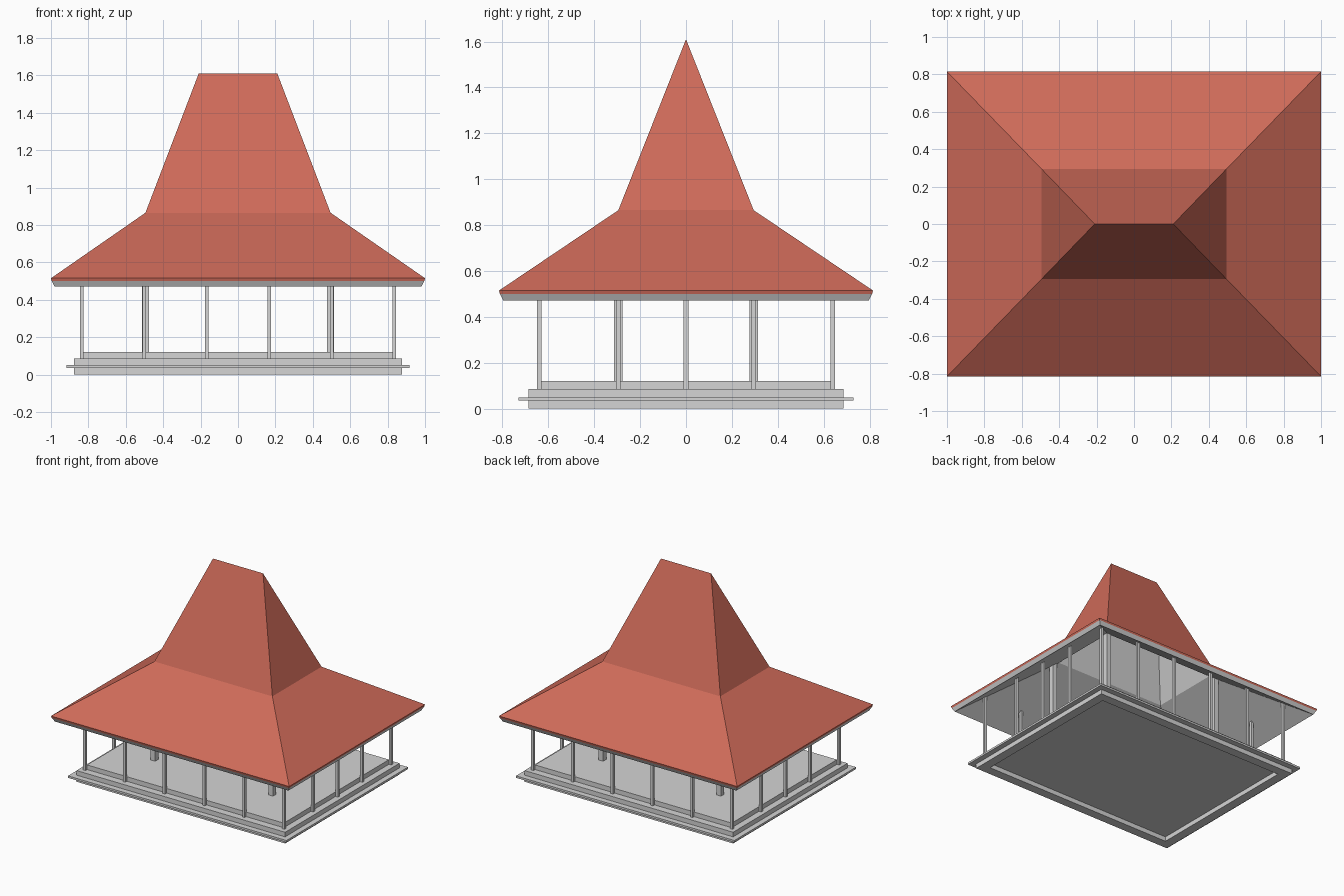
import bpy
import bmesh

default = bpy.data.objects.get("Cube")
if default:
    bpy.data.objects.remove(default, do_unlink=True)


def make_material(name, rgb):
    mat = bpy.data.materials.new(name)
    mat.use_nodes = True
    color = (*rgb, 1.0)
    mat.diffuse_color = color
    mat.node_tree.nodes["Principled BSDF"].inputs["Base Color"].default_value = color
    return mat


TILE = make_material("terracotta red", (0.62, 0.145, 0.1))
STONE = make_material("light grey", (0.66, 0.66, 0.66))


def add_object(name, bm, mat):
    mesh = bpy.data.meshes.new(name)
    bm.to_mesh(mesh)
    bm.free()
    mesh.materials.append(mat)
    obj = bpy.data.objects.new(name, mesh)
    bpy.context.collection.objects.link(obj)
    return obj


def add_box(name, center, half, bottom, top, mat):
    """Upright box given its plan centre, half sizes and height range."""
    bm = bmesh.new()
    bmesh.ops.create_cube(bm, size=2)
    for v in bm.verts:
        v.co.x = center[0] + v.co.x * half[0]
        v.co.y = center[1] + v.co.y * half[1]
        v.co.z = top if v.co.z > 0 else bottom
    return add_object(name, bm, mat)


def add_ring_shell(name, rings, mat):
    """Bridge rectangular rings (half x, half y, z), listed from the outside top."""
    bm = bmesh.new()
    corners = ((-1, -1), (1, -1), (1, 1), (-1, 1))
    loops = [[bm.verts.new((sx * hx, sy * hy, z)) for sx, sy in corners]
             for hx, hy, z in rings]
    for upper, lower in zip(loops, loops[1:]):
        for i in range(4):
            j = (i + 1) % 4
            bm.faces.new((upper[i], lower[i], lower[j], upper[j]))
    # Ridge ends collapse to points, turning the end slopes into triangles
    bmesh.ops.remove_doubles(bm, verts=bm.verts, dist=0.0001)
    return add_object(name, bm, mat)


# Foundation frame, open in the middle, below a projecting ledge slab
add_ring_shell("foundation_frame", [
    (0.876, 0.686, 0.035), (0.876, 0.686, 0), (0.806, 0.616, 0), (0.806, 0.616, 0.035)], STONE)
add_box("platform_ledge", (0, 0), (0.917, 0.729), 0.035, 0.05, STONE)

# Stepped platform
add_box("platform", (0, 0), (0.876, 0.686), 0.05, 0.085, STONE)
add_box("raised_floor", (0, 0), (0.826, 0.631), 0.085, 0.12, STONE)

# Thin posts around the rim
POST_X, POST_Y = 0.835, 0.64
xs = [POST_X * k / 5 for k in (-5, -3, -1, 1, 3, 5)]
ys = [-POST_Y, -0.295, 0, 0.295, POST_Y]
for x in xs:
    for y in ys:
        if abs(x) == POST_X or abs(y) == POST_Y:
            add_box("rim_post", (x, y), (0.01, 0.01), 0.085, 0.58, STONE)

# Four thick posts under the break of the roof
for x in (-0.495, 0.495):
    for y in (-0.295, 0.295):
        add_box("main_post", (x, y), (0.019, 0.019), 0.085, 0.82, STONE)

# Two-pitch hipped roof, with a lining that follows it inside
EAVE_SEAM = (0.996, 0.811, 0.5)
add_ring_shell("roof_tiles", [
    (0.21, 0, 1.61), (0.495, 0.295, 0.865), (1.0, 0.815, 0.515), EAVE_SEAM], TILE)
add_ring_shell("roof_lining", [
    EAVE_SEAM, (0.981, 0.796, 0.471), (0.467, 0.267, 0.825), (0.21, 0, 1.49)], STONE)
